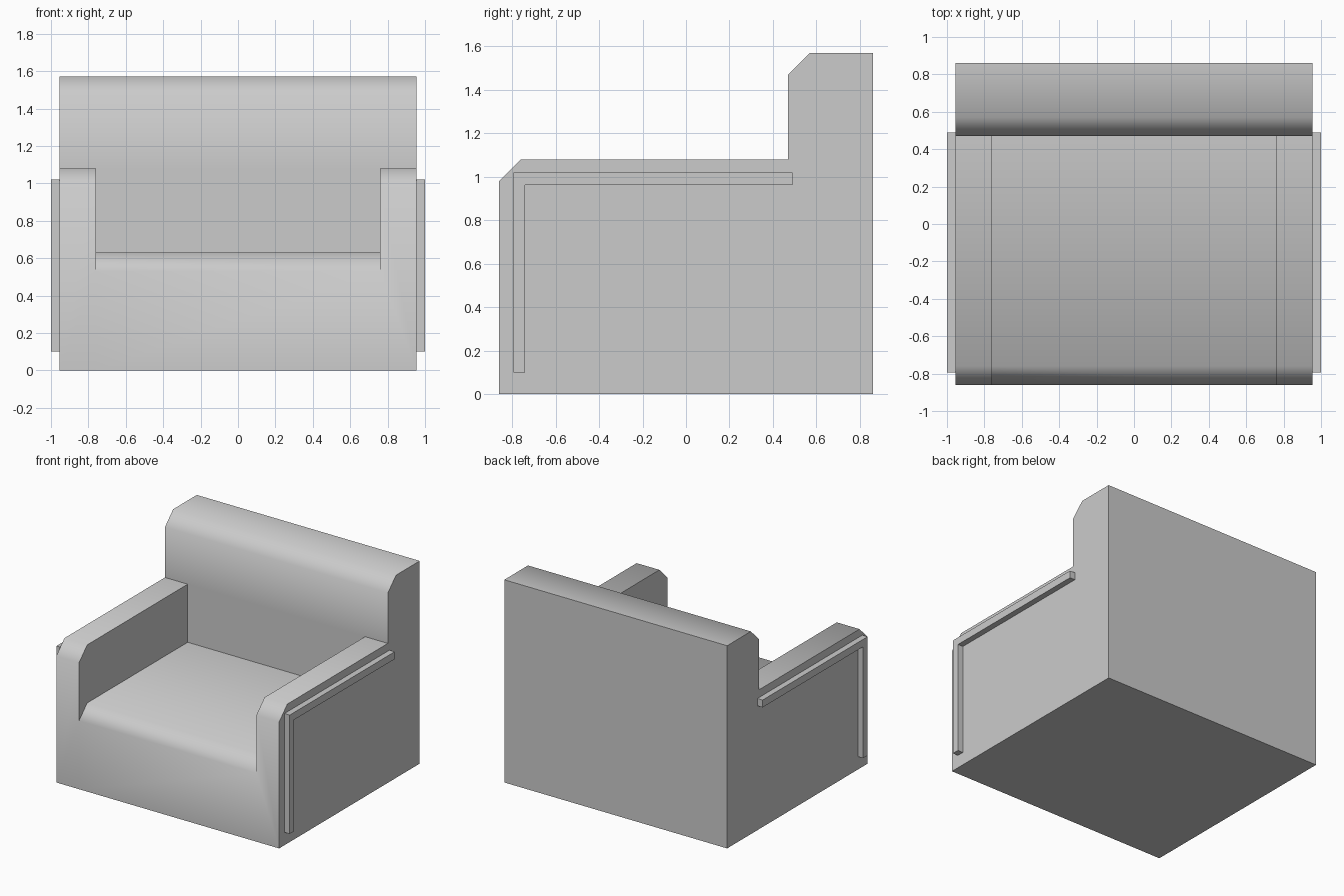
import bpy, bmesh, math

cube = bpy.data.objects.get("Cube")
if cube:
    bpy.data.objects.remove(cube, do_unlink=True)

grey = bpy.data.materials.new("light_grey")
grey.use_nodes = True
grey.diffuse_color = (0.6, 0.6, 0.6, 1)
grey.node_tree.nodes["Principled BSDF"].inputs["Base Color"].default_value = grey.diffuse_color

OUT, IN, RAIL = 0.955, 0.76, 1.0      # half widths: body, seat recess, side rails
FRONT, BACK, REST = -0.86, 0.86, 0.47
ARM, SEAT, TOP, BEVEL = 1.08, 0.63, 1.57, 0.1


def strip(bm, outline, x0, x1):
    """Sweep a closed (y, z) outline across x, without end caps."""
    for (ya, za), (yb, zb) in zip(outline, outline[1:] + outline[:1]):
        bm.faces.new([bm.verts.new(p) for p in
                      ((x0, ya, za), (x1, ya, za), (x1, yb, zb), (x0, yb, zb))])


def cap(bm, outline, x):
    bm.faces.new([bm.verts.new((x, y, z)) for y, z in outline])


def finish(bm, name):
    bmesh.ops.remove_doubles(bm, verts=bm.verts, dist=1e-4)
    bmesh.ops.dissolve_limit(bm, angle_limit=0.01, verts=bm.verts, edges=bm.edges)
    bmesh.ops.recalc_face_normals(bm, faces=bm.faces)
    mesh = bpy.data.meshes.new(name)
    bm.to_mesh(mesh)
    bm.free()
    mesh.materials.append(grey)
    obj = bpy.data.objects.new(name, mesh)
    bpy.context.collection.objects.link(obj)
    return obj


# Upholstered body: backrest, arms and seat as one shell
seat_line = [(REST, SEAT), (FRONT + BEVEL, SEAT), (FRONT, SEAT - BEVEL)]
arm_line = [(REST, ARM), (FRONT + BEVEL, ARM), (FRONT, ARM - BEVEL)]
backrest = [(FRONT, 0), (BACK, 0), (BACK, TOP),
            (REST + BEVEL, TOP), (REST, TOP - BEVEL), (REST, ARM)]
arm_profile = backrest + arm_line[1:] + seat_line[-1:]
bm = bmesh.new()
strip(bm, backrest + seat_line, -IN, IN)
for s in (-1, 1):
    strip(bm, arm_profile, s * IN, s * OUT)
    cap(bm, arm_profile, s * OUT)
    cap(bm, arm_line + seat_line[::-1], s * IN)
body = finish(bm, "armchair_body")
bpy.context.view_layer.objects.active = body
body.select_set(True)
bpy.ops.object.shade_smooth_by_angle(angle=math.radians(60))
body.select_set(False)

# L-shaped rail on each side
rail_profile = [(-0.795, 0.1), (-0.74, 0.1), (-0.74, 0.963),
                (0.49, 0.963), (0.49, 1.02), (-0.795, 1.02)]
for s, side in ((-1, "right"), (1, "left")):
    bm = bmesh.new()
    strip(bm, rail_profile, s * OUT, s * RAIL)
    cap(bm, rail_profile, s * OUT)
    cap(bm, rail_profile, s * RAIL)
    finish(bm, side + "_side_rail")
